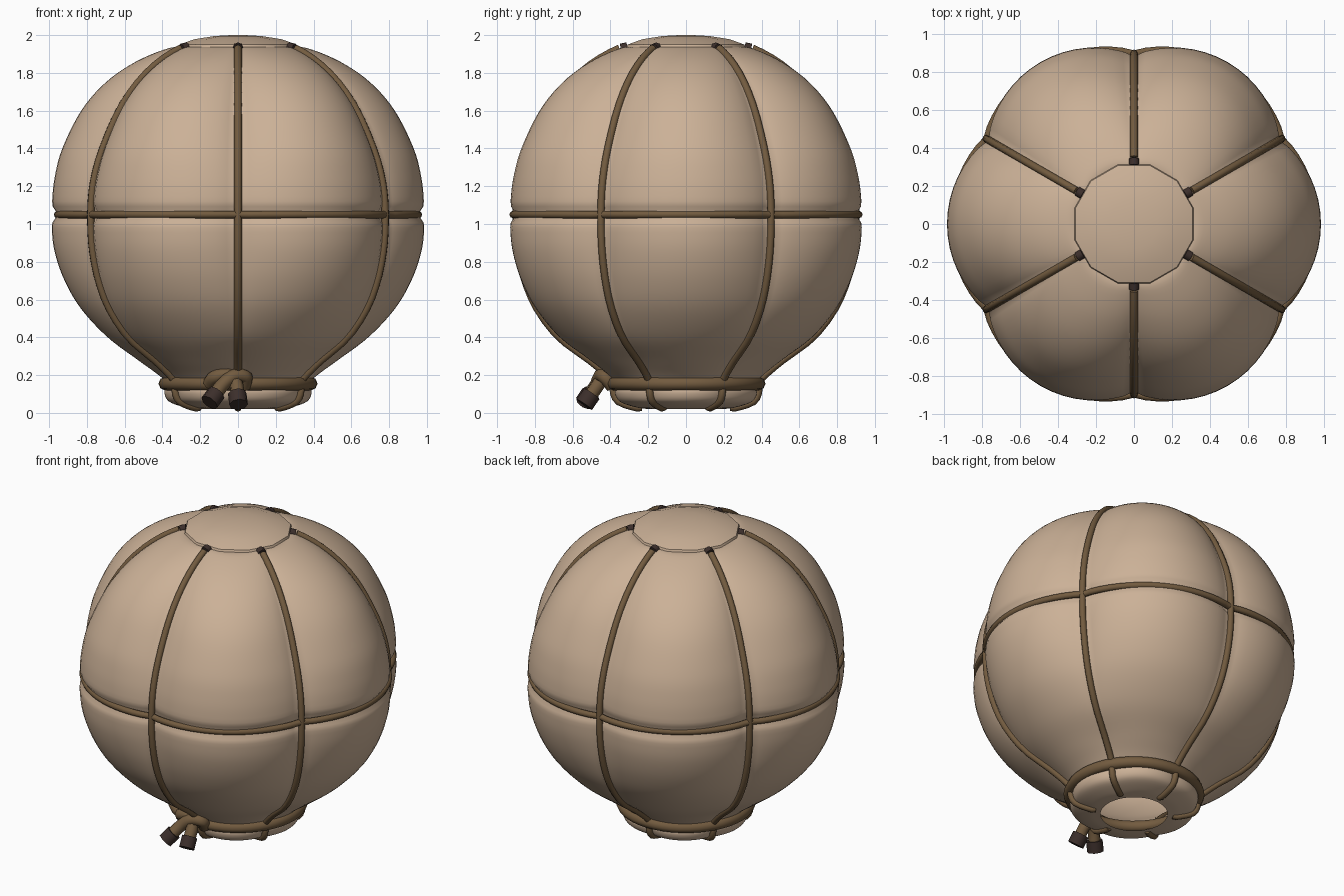
import bpy, bmesh
from math import sin, cos, pi, radians, exp
from mathutils import Vector

if "Cube" in bpy.data.objects:
    bpy.data.objects.remove(bpy.data.objects["Cube"])


def material(name, color):
    m = bpy.data.materials.new(name)
    m.diffuse_color = (*color, 1)
    m.use_nodes = True
    m.node_tree.nodes["Principled BSDF"].inputs["Base Color"].default_value = m.diffuse_color
    return m


CLOTH = material("cloth", (0.60, 0.44, 0.31))
ROPE = material("rope", (0.17, 0.105, 0.05))
TIP = material("dark_tip", (0.045, 0.028, 0.024))

# envelope profile: (height, radius at lobe middle, radius in the seam)
PROFILE = [(1.935, .29, .29), (1.93, .37, .34), (1.86, .54, .47), (1.75, .70, .60),
           (1.6, .83, .715), (1.4, .93, .815), (1.25, .97, .865), (1.12, .984, .885),
           (0.98, .986, .887), (0.85, .97, .875), (0.7, .918, .84), (0.55, .83, .775),
           (0.4, .69, .66), (0.28, .53, .50), (0.2, .42, .405), (0.155, .375, .37),
           (0.11, .39, .372), (0.06, .365, .345), (0.03, .28, .26), (0.02, .20, .20)]


def smooth_rows(points, steps):
    """Catmull-Rom through the control points."""
    p = [Vector(q) for q in points]
    p = [2 * p[0] - p[1]] + p + [2 * p[-1] - p[-2]]
    rows = []
    for i in range(1, len(p) - 2):
        a, b, c, d = p[i - 1:i + 3]
        for k in range(steps):
            t = k / steps
            rows.append(0.5 * (2 * b + (c - a) * t + (2 * a - 5 * b + 4 * c - d) * t * t
                               + (3 * b - a - 3 * c + d) * t ** 3))
    return rows + [p[-2]]


def lobed(lobe, seam, ang):
    return seam + (lobe - seam) * abs(cos(3 * ang)) ** 0.8


def polar(r, ang, z):
    return Vector((r * cos(ang), r * sin(ang), z))


def skin(name, rings, mat, angle=35, cap=False):
    """Bridge closed rings of points into one surface."""
    bm = bmesh.new()
    loops = [[bm.verts.new(v) for v in ring] for ring in rings]
    n = len(loops[0])
    for a, b in zip(loops, loops[1:]):
        for i in range(n):
            bm.faces.new((a[i], b[i], b[(i + 1) % n], a[(i + 1) % n]))
    if cap:
        bm.faces.new(loops[0])
        bm.faces.new(loops[-1][::-1])
        bmesh.ops.recalc_face_normals(bm, faces=bm.faces)
    me = bpy.data.meshes.new(name)
    bm.to_mesh(me)
    bm.free()
    ob = bpy.data.objects.new(name, me)
    bpy.context.collection.objects.link(ob)
    me.materials.append(mat)
    bpy.ops.object.select_all(action='DESELECT')
    ob.select_set(True)
    bpy.context.view_layer.objects.active = ob
    bpy.ops.object.shade_smooth_by_angle(angle=radians(angle))
    return ob


def tube(name, points, radius, mat, closed=False):
    """Round rope along a path."""
    cu = bpy.data.curves.new(name, 'CURVE')
    cu.dimensions = '3D'
    cu.bevel_depth = radius
    cu.bevel_resolution = 2
    cu.use_fill_caps = True
    sp = cu.splines.new('POLY')
    sp.points.add(len(points) - 1)
    for q, v in zip(sp.points, points):
        q.co = (*v, 1)
    sp.use_cyclic_u = closed
    cu.materials.append(mat)
    ob = bpy.data.objects.new(name, cu)
    bpy.context.collection.objects.link(ob)
    bpy.ops.object.select_all(action='DESELECT')
    ob.select_set(True)
    bpy.context.view_layer.objects.active = ob
    bpy.ops.object.convert(target='MESH')
    ob = bpy.context.view_layer.objects.active
    bpy.ops.object.shade_smooth_by_angle(angle=radians(50))
    return ob


# six-lobed cloth envelope, open at the bottom, pinched at the waist
rows = smooth_rows(PROFILE, 5)
N = 96
rings = []
for z, lobe, seam in rows:
    pinch = 0.03 * exp(-((z - 1.05) / 0.03) ** 2)
    rings.append([polar(lobed(lobe, seam, 2 * pi * i / N) - pinch, 2 * pi * i / N, z)
                  for i in range(N)])
skin("envelope", rings, CLOTH, angle=60)

# twelve-sided top cap
cap_rows = [(.31, 1.925), (.325, 1.935), (.32, 1.95), (.24, 1.978), (.13, 1.995), (.04, 2.0)]
skin("top_cap", [[polar(r, radians(15 + 30 * i), z) for i in range(12)]
                 for r, z in cap_rows], CLOTH, cap=True)

# seam ropes with dark cuffs at the cap
for k in range(6):
    a = radians(30 + 60 * k)
    path = [polar(seam + 0.012, a, z) for z, lobe, seam in rows[5::2] if z > 0.024]
    path.append(polar(0.235, a, 0.03))
    tube(f"seam_rope_{k + 1}", path, 0.02, ROPE)
    tube(f"rope_cuff_{k + 1}", [polar(.31, a, 1.935), polar(.345, a, 1.928)], 0.027, TIP)

# waist rope following the lobes
tube("waist_rope", [polar(lobed(.955, .895, 2 * pi * i / N), 2 * pi * i / N, 1.05)
                    for i in range(N)], 0.02, ROPE, closed=True)

# thick neck ring
tube("neck_ring", [polar(.385, 2 * pi * i / 48, .155) for i in range(48)], 0.036, ROPE, closed=True)

# knot: two crossing tails with dark end sleeves
TAILS = [[(.03, -.39, .14), (.04, -.43, .19), (-.02, -.455, .195), (-.08, -.475, .15), (-.125, -.515, .09)],
         [(-.15, -.37, .155), (-.12, -.42, .19), (-.05, -.435, .2), (-.01, -.465, .15), (-.002, -.51, .085)]]
for k, pts in enumerate(TAILS):
    tube(f"knot_tail_{k + 1}", smooth_rows(pts, 5), 0.037, ROPE)
    end = Vector(pts[-1])
    d = (end - Vector(pts[-2])).normalized()
    tube(f"tail_sleeve_{k + 1}", [end - d * .02, end + d * .05], 0.05, TIP)
